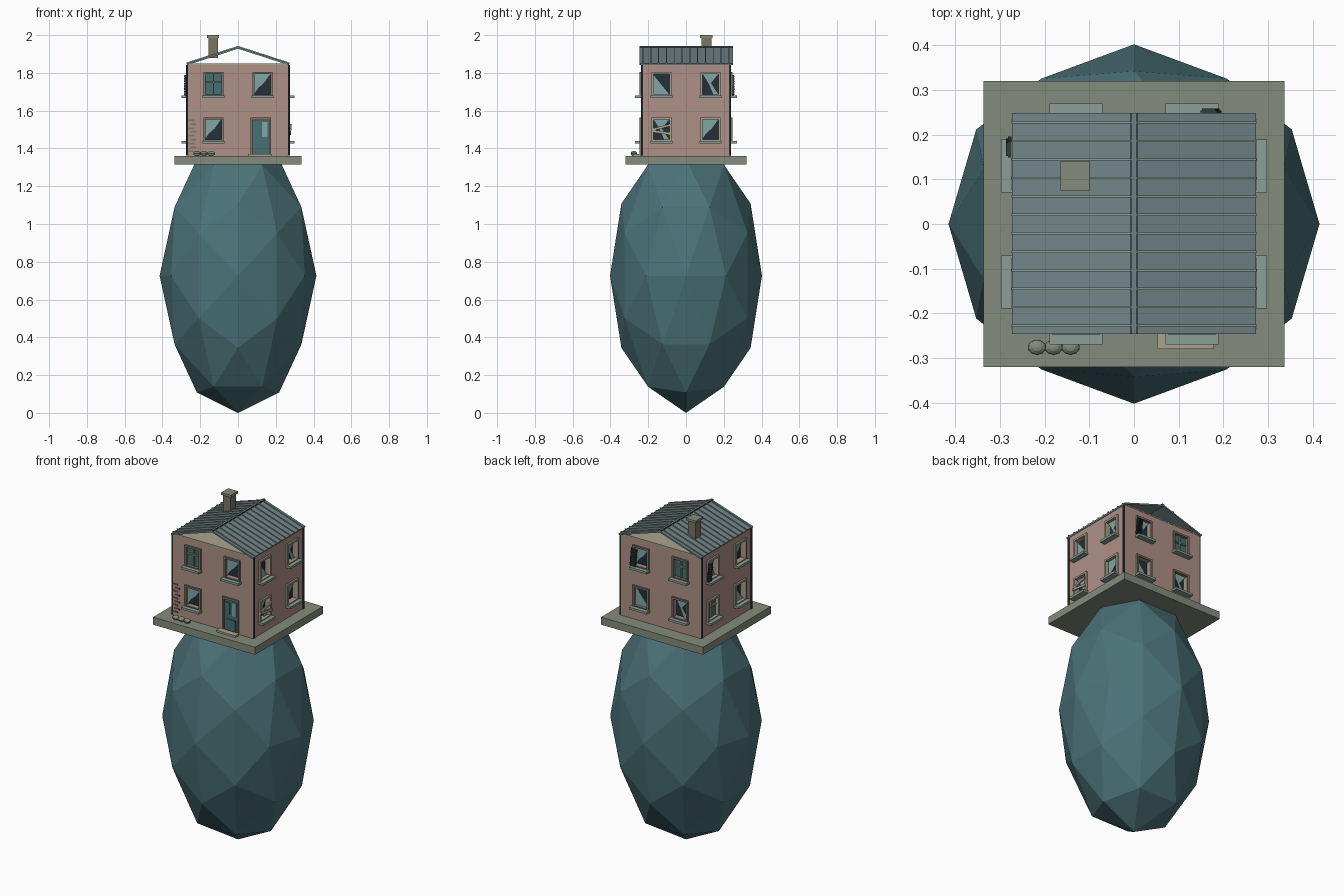
import bpy, bmesh, math
from mathutils import Matrix, Vector

if "Cube" in bpy.data.objects:
    bpy.data.objects.remove(bpy.data.objects["Cube"])


def mat(name, r, g, b):
    m = bpy.data.materials.new(name)
    m.diffuse_color = (r, g, b, 1)
    m.use_nodes = True
    m.node_tree.nodes["Principled BSDF"].inputs["Base Color"].default_value = m.diffuse_color
    return m


ROCK = mat("rock", .07, .17, .19)
STONE = mat("stone", .23, .26, .20)
WALL = mat("plaster", .43, .28, .24)
ROOF = mat("roof_metal", .17, .24, .25)
SILL = mat("sill_grey", .26, .35, .31)
CREAM = mat("cream", .40, .37, .27)
FRAME = mat("frame_brown", .20, .18, .13)
DOOR = mat("door_teal", .06, .16, .16)
GLASS = mat("glass", .22, .38, .38)
VOID = mat("dark_interior", .017, .03, .04)
DARK = mat("dark_iron", .03, .05, .05)


def finish(name, bm, m):
    me = bpy.data.meshes.new(name)
    bmesh.ops.recalc_face_normals(bm, faces=bm.faces)
    bm.to_mesh(me)
    bm.free()
    ob = bpy.data.objects.new(name, me)
    bpy.context.collection.objects.link(ob)
    if m:
        me.materials.append(m)
    return ob


def cube(bm, frame, loc, size, tilt=0):
    bmesh.ops.create_cube(bm, size=1, matrix=frame @ Matrix.Translation(loc)
                          @ Matrix.Rotation(tilt, 4, 'Y') @ Matrix.Diagonal((*size, 1)))


def boxes(name, m, items, frame=Matrix()):
    bm = bmesh.new()
    for it in items:
        cube(bm, frame, *it)
    return finish(name, bm, m)


# faceted boulder: icosahedron split once, stretched to an ellipsoid
p = (1 + 5 ** .5) / 2
ico = []
for s in (1, -1):
    for t in (p, -p):
        ico += [Vector(v).normalized() for v in ((s, 0, t), (0, t, s), (t, s, 0))]
mids = [(a + b).normalized() for i, a in enumerate(ico) for b in ico[:i] if (a - b).length < 1.1]
bm = bmesh.new()
for v in ico + mids:
    bm.verts.new((v.x * .415, v.y * .402, v.z * .726 + .726))
bmesh.ops.convex_hull(bm, input=bm.verts)
finish("boulder", bm, ROCK)

# slab and house body
boxes("base_slab", STONE, [((0, 0, 1.3375), (.674, .64, .045))])
HX, HY = .265, .237
house = boxes("house_walls", WALL, [((0, 0, 1.602), (2 * HX, 2 * HY, .485))])
boxes("attic_floor", CREAM, [((0, 0, 1.847), (.535, .478, .008))])


# wall frames: local x = right seen from outside, -y = outward, z = up
def face(angle, dist):
    return Matrix.Rotation(math.radians(angle), 4, 'Z') @ Matrix.Translation((0, -dist, 0))


FACES = {"front": face(0, HY), "right": face(90, HX), "back": face(180, HY), "left": face(270, HX)}
U, ZL, ZU, W, H, DEPTH = .13, 1.5, 1.74, .09, .112, .03

# glass left in each window: upper left, upper right, lower left, lower right
FULL = [(-1, -1), (1, -1), (1, 1), (-1, 1)]
UPLEFT = [(-1, -1), (-.5, -.4), (.2, .1), (1, 1), (-1, 1)]
LOWLEFT = [(-1, -1), (1, -1), (-1, 1)]
HOUR = [(-1, 1), (1, 1), (.1, .1), (1, -1), (.3, -1), (-.3, .1)]
STATES = {"front": [FULL, UPLEFT, UPLEFT, None], "right": [LOWLEFT, HOUR, HOUR, UPLEFT],
          "back": [UPLEFT, FULL, LOWLEFT, HOUR], "left": [HOUR, UPLEFT, FULL, LOWLEFT]}
SPOTS = [(-U, ZU), (U, ZU), (-U, ZL), (U, ZL)]

cut = bmesh.new()
for fname, F in FACES.items():
    for (u, z), shard in zip(SPOTS, STATES[fname]):
        if shard is None:
            # door with panels, frame and step
            cube(cut, F, (u - .01, 0, 1.457), (.088, .03, .19))
            boxes("door", DOOR, [((.12, .008, 1.455), (.088, .012, .186)),
                                 ((.12, 0, 1.405), (.06, .008, .06)),
                                 ((.098, 0, 1.50), (.03, .008, .07))], F)
            boxes("door_pane", GLASS, [((.142, 0, 1.50), (.028, .006, .08))], F)
            boxes("door_frame", FRAME, [((.071, -.002, 1.46), (.01, .012, .2)),
                                        ((.169, -.002, 1.46), (.01, .012, .2)),
                                        ((.12, -.002, 1.558), (.108, .014, .012))], F)
            boxes("door_step", CREAM, [((.116, -.025, 1.365), (.126, .036, .012))], F)
            continue
        tag = f"{fname}_{'upper' if z == ZU else 'lower'}_{'left' if u < 0 else 'right'}"
        cube(cut, F, (u, 0, z), (W, 2 * DEPTH, H))
        boxes(tag + "_recess", VOID, [((u, DEPTH - .002, z), (W, .003, H))], F)
        side = CREAM if fname in ("left", "right") else FRAME
        boxes(tag + "_frame", side,
              [((u + s * (W / 2 + .003), -.003, z), (.011, .014, H + .018)) for s in (-1, 1)]
              + [((u, -.003, z + s * (H / 2 + .003)), (W, .014, .011)) for s in (-1, 1)], F)
        boxes(tag + "_sill", SILL, [((u, -.013, z - H / 2 - .01), (.118, .04, .013))], F)
        # broken or whole pane
        bm = bmesh.new()
        vs = [bm.verts.new(F @ Vector((u + a * W / 2, .012, z + b * H / 2))) for a, b in shard]
        f = bm.faces.new(vs)
        ext = bmesh.ops.extrude_face_region(bm, geom=[f])["geom"]
        bmesh.ops.translate(bm, vec=F.to_3x3() @ Vector((0, .003, 0)),
                            verts=[g for g in ext if isinstance(g, bmesh.types.BMVert)])
        finish(tag + "_glass", bm, DOOR if shard is FULL else GLASS)
        if shard is FULL:
            boxes(tag + "_mullions", SILL, [((u, .008, z), (.007, .009, H)),
                                            ((u, .008, z + .012), (W, .009, .007))], F)

# cut window and door recesses
cutter = finish("recess_cutter", cut, None)
mod = house.modifiers.new("recesses", 'BOOLEAN')
mod.object, mod.solver = cutter, 'EXACT'
bpy.context.view_layer.objects.active = house
bpy.ops.object.modifier_apply(modifier="recesses")
bpy.data.objects.remove(cutter)

# loose slatted shutters and boarded window
for fname in ("back", "left"):
    F = FACES[fname] @ Matrix.Translation((-.172, -.013, ZU - .005)) @ Matrix.Rotation(.09, 4, 'Y')
    boxes(fname + "_shutter", DARK,
          [((s * .016, 0, 0), (.006, .008, .105)) for s in (-1, 1)]
          + [((0, -.002, -.048 + i * .0137), (.03, .012, .006)) for i in range(8)], F)
boxes("window_planks", CREAM, [((-U, -.012, ZL - .015), (.11, .008, .014), .15),
                               ((-U, -.013, ZL + .012), (.1, .008, .012), -.25)], FACES["right"])

# roof slopes, seams and ridge
EX, EZ, TZ = .272, 1.848, 1.936
slope, length = math.atan2(TZ - EZ, EX), math.hypot(EX, TZ - EZ)
for side, s in (("left", -1), ("right", 1)):
    R = Matrix.Translation((s * EX / 2, 0, (EZ + TZ) / 2)) @ Matrix.Rotation(s * slope, 4, 'Y')
    boxes(side + "_roof", ROOF, [((0, .001, -.003), (length, .494, .009))], R)
    boxes(side + "_roof_seams", SILL,
          [((0, .227 - i * .0413, .003), (length, .005, .007)) for i in range(12)], R)
    boxes(side + "_ridge_edge", DARK, [((s * .006, .001, TZ), (.004, .494, .01))])
boxes("ridge_cap", ROOF, [((0, .001, TZ), (.009, .494, .012))])

# chimney
boxes("chimney", FRAME, [((-.132, .108, 1.935), (.05, .054, .11))])
boxes("chimney_cap", STONE, [((-.132, .108, 1.993), (.064, .067, .014))])

# corner drainpipes
bm = bmesh.new()
for x, y in ((-1, -1), (1, -1), (-1, 1), (1, 1)):
    bmesh.ops.create_cone(bm, cap_ends=True, segments=8, radius1=.006, radius2=.006, depth=.48,
                          matrix=Matrix.Translation((x * (HX + .003), y * (HY - .004), 1.602)))
finish("drainpipes", bm, DARK)

# exposed bricks at front left corner
boxes("exposed_bricks", FRAME,
      [((-.247 + .012 * (i % 2), -.001, 1.385 + i * .0205), (.032, .008, .008)) for i in range(9)],
      FACES["front"])

# sandbags by the front wall
bm = bmesh.new()
for x in (-.217, -.18, -.142):
    bmesh.ops.create_uvsphere(bm, u_segments=10, v_segments=6, radius=1,
                              matrix=Matrix.Translation((x, -.276, 1.373)) @ Matrix.Diagonal((.021, .017, .014, 1)))
finish("sandbags", bm, STONE)
